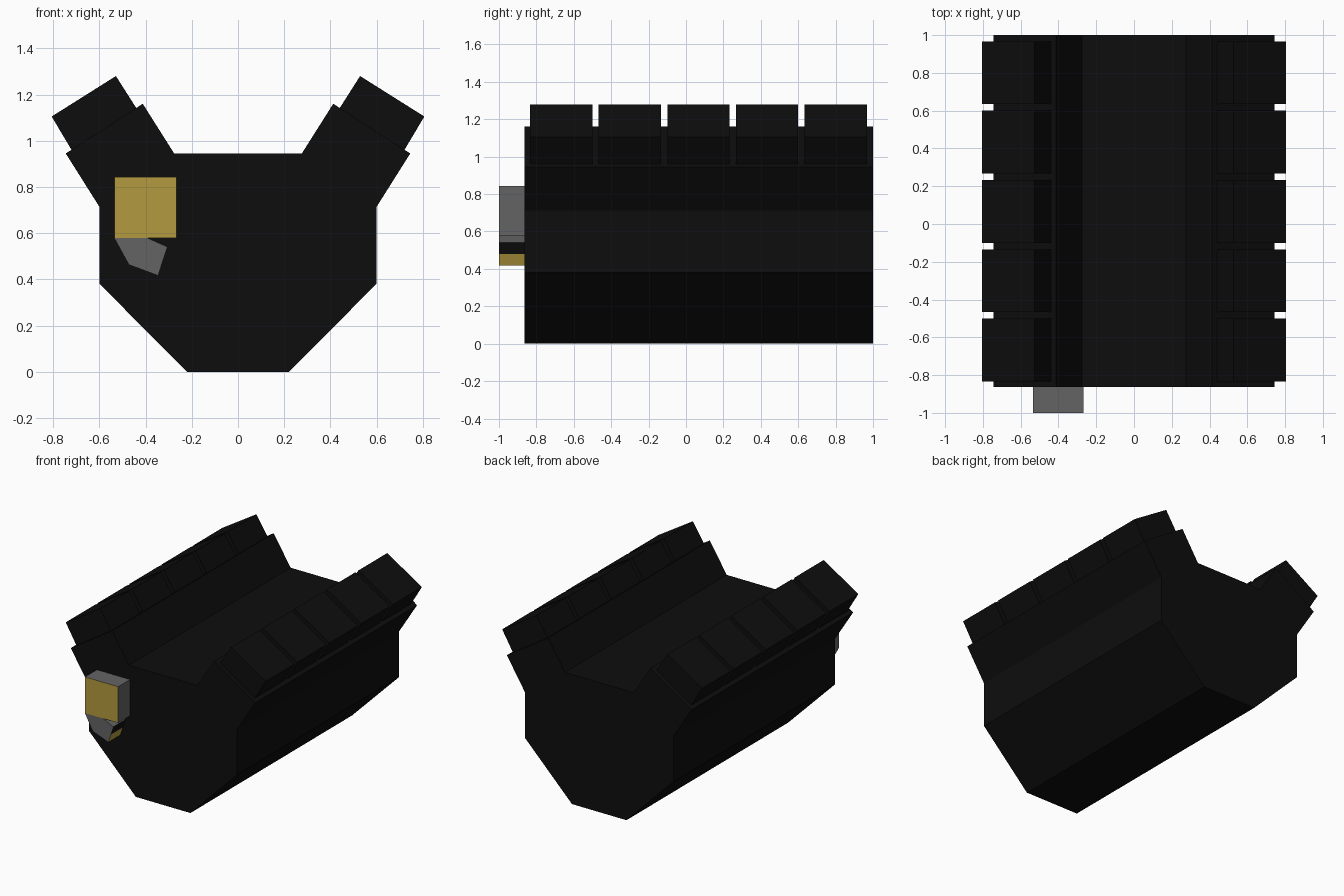
import bpy, bmesh

if "Cube" in bpy.data.objects:
    bpy.data.objects.remove(bpy.data.objects["Cube"])


def material(name, rgb):
    m = bpy.data.materials.new(name)
    m.diffuse_color = (*rgb, 1.0)
    m.use_nodes = True
    m.node_tree.nodes["Principled BSDF"].inputs["Base Color"].default_value = m.diffuse_color
    return m


BLACK = material("black_iron", (0.0042, 0.0042, 0.0042))
GREY = material("steel_grey", (0.127, 0.127, 0.127))
GOLD = material("brass_gold", (0.455, 0.323, 0.05))


def prism(name, profile, y0, y1, mats, rule=None):
    """Extrude an x-z profile along y; rule picks a material index per face."""
    bm = bmesh.new()
    front = [bm.verts.new((x, y0, z)) for x, z in profile]
    back = [bm.verts.new((x, y1, z)) for x, z in profile]
    bm.faces.new(front)
    bm.faces.new(back[::-1])
    n = len(profile)
    for i in range(n):
        j = (i + 1) % n
        bm.faces.new((front[i], back[i], back[j], front[j]))
    bmesh.ops.recalc_face_normals(bm, faces=bm.faces)
    if rule:
        for f in bm.faces:
            f.material_index = rule(f.normal, f.calc_center_median())
    mesh = bpy.data.meshes.new(name)
    bm.to_mesh(mesh)
    bm.free()
    for m in mats:
        mesh.materials.append(m)
    ob = bpy.data.objects.new(name, mesh)
    bpy.context.collection.objects.link(ob)
    return ob


# Engine block: V-shaped profile mirrored about x = 0
half = [(0.22, 0.0), (0.598, 0.38), (0.598, 0.712), (0.745, 0.945),
        (0.412, 1.16), (0.276, 0.945)]
prism("engine_block", half + [(-x, z) for x, z in reversed(half)],
      -0.863, 1.0, [BLACK])

# Five separate cylinder heads on each bank, sunk slightly into the deck
head = [(0.715, 0.952), (0.806, 1.105), (0.528, 1.28), (0.434, 1.132)]
for side, label in ((1, "right"), (-1, "left")):
    for i in range(5):
        y = -0.834 + i * 0.367
        prism(f"cylinder_head_{label}_{i + 1}",
              [(side * x, z) for x, z in head], y, y + 0.333, [BLACK])

# Accessory box with a gold front plate
prism("accessory_box",
      [(-0.535, 0.579), (-0.267, 0.579), (-0.267, 0.843), (-0.535, 0.843)],
      -1.0, -0.863, [GREY, GOLD],
      lambda n, c: 1 if n.y < -0.5 else 0)


# Angled outlet below the box: its right end is black above and gold below
def outlet_rule(n, c):
    if n.x > 0.8:
        return 1 if c.z < 0.479 else 2
    return 0


prism("outlet_spout",
      [(-0.535, 0.579), (-0.472, 0.464), (-0.346, 0.417), (-0.3255, 0.479),
       (-0.305, 0.541), (-0.39, 0.579)],
      -1.0, -0.863, [GREY, GOLD, BLACK], outlet_rule)
